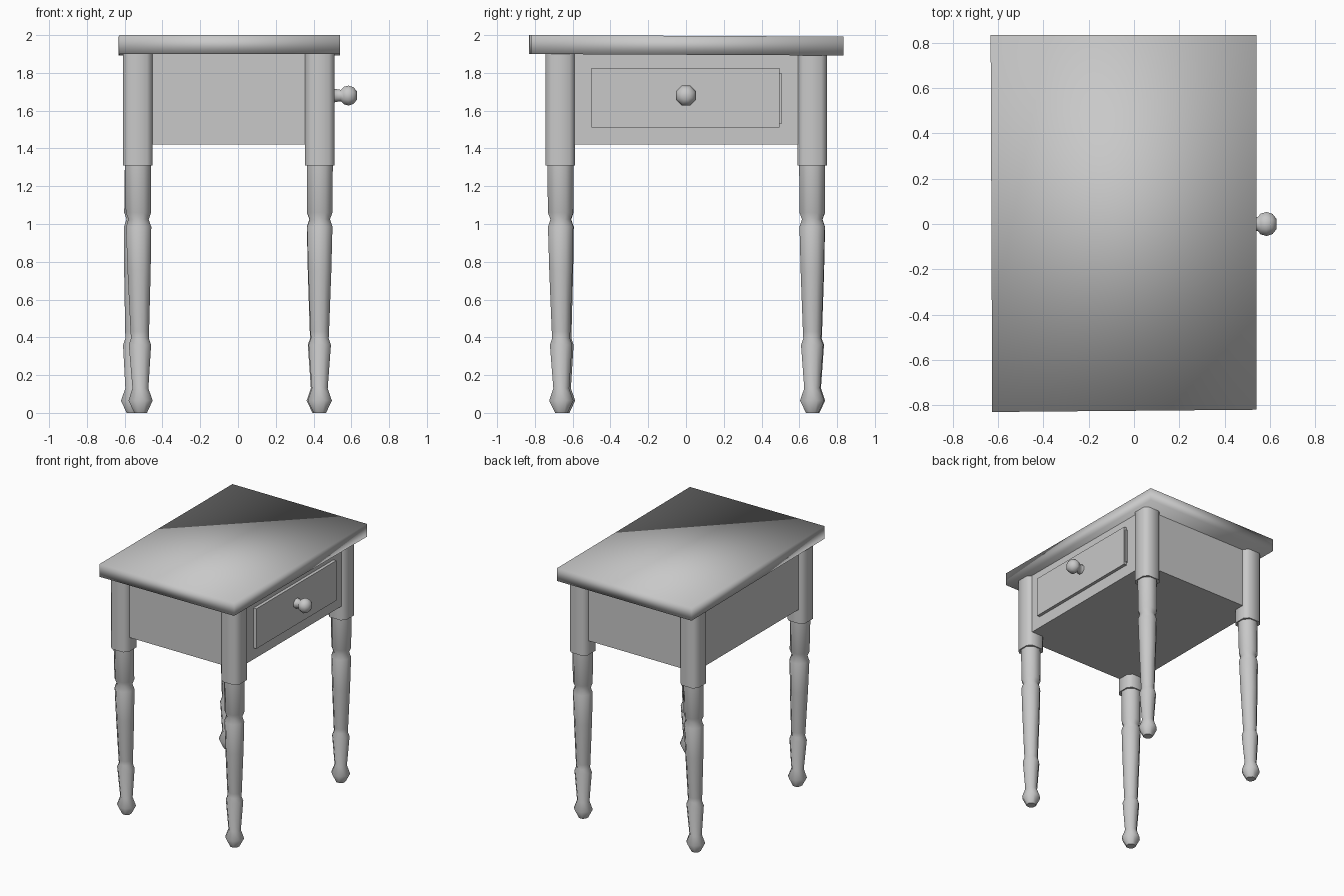
import bpy, bmesh, math
from mathutils import Vector

if "Cube" in bpy.data.objects:
    bpy.data.objects.remove(bpy.data.objects["Cube"])

grey = bpy.data.materials.new("light_grey")
grey.diffuse_color = (0.58, 0.58, 0.58, 1)
grey.use_nodes = True
grey.node_tree.nodes["Principled BSDF"].inputs["Base Color"].default_value = grey.diffuse_color


def finish(name, bm, smooth=True, angle=60):
    bmesh.ops.recalc_face_normals(bm, faces=bm.faces)
    for f in bm.faces:
        f.smooth = smooth
    me = bpy.data.meshes.new(name)
    bm.to_mesh(me)
    bm.free()
    me.materials.append(grey)
    if smooth and angle:
        me.set_sharp_from_angle(angle=math.radians(angle))
    ob = bpy.data.objects.new(name, me)
    bpy.context.collection.objects.link(ob)
    return ob


def box(lo, hi):
    bm = bmesh.new()
    bmesh.ops.create_cube(bm, size=1)
    for v in bm.verts:
        v.co = Vector([lo[i] if v.co[i] < 0 else hi[i] for i in range(3)])
    return bm


def loft(bm, rings):
    """Skin a list of equal-sized point rings and cap both ends."""
    loops = [[bm.verts.new(p) for p in ring] for ring in rings]
    n = len(loops[0])
    for a, b in zip(loops, loops[1:]):
        for i in range(n):
            j = (i + 1) % n
            bm.faces.new((a[i], a[j], b[j], b[i]))
    bm.faces.new(loops[0])
    bm.faces.new(loops[-1])


def ring8(r):
    return [(r * math.cos(math.pi * (i + .5) / 4) / math.cos(math.pi / 8),
             r * math.sin(math.pi * (i + .5) / 4) / math.cos(math.pi / 8)) for i in range(8)]


# Table top: slightly hand-worked slab with soft shading
bm = box((-0.63, -0.83, 1.9), (0.54, 0.835, 2.0))
for v in bm.verts:
    if v.co.x < 0:
        v.co.x += -0.003 if v.co.y > 0 else 0.004
    elif v.co.y < 0:
        v.co.y += 0.01
    if v.co.y > 0:
        v.co.z -= 0.008
finish("table_top", bm, angle=None)

# Case below the top
finish("apron", box((-0.57, -0.705, 1.42), (0.485, 0.705, 1.91)), smooth=False)

# Drawer front with a narrower box edge behind it
finish("drawer_front", box((0.47, -0.50, 1.51), (0.51, 0.495, 1.825)), smooth=False)
finish("drawer_edge", box((0.46, -0.49, 1.53), (0.50, 0.505, 1.80)), smooth=False)

# Drawer knob, turned around the x axis
knob = [(0.49, .040), (0.52, .034), (0.545, .030), (0.56, .046),
        (0.585, .053), (0.612, .044), (0.63, .022)]
bm = bmesh.new()
loft(bm, [[(x, y, 1.68 + z) for y, z in ring8(r)] for x, r in knob])
finish("drawer_knob", bm)

# Turned legs: chamfered square block above an eight-sided tapered spindle
spindle = [(1.33, .069), (1.06, .067), (1.025, .054), (0.985, .067), (0.75, .061),
           (0.43, .049), (0.395, .047), (0.36, .059), (0.13, .042),
           (0.065, .064), (0.0, .033)]
a, c = 0.078, 0.048
block = [(a, -c), (a, c), (c, a), (-c, a), (-a, c), (-a, -c), (-c, -a), (c, -a)]
legs = [("front_left_leg", -0.53, -0.665, 0.015, 0.015),
        ("front_right_leg", 0.433, -0.665, 0.0, 0.005),
        ("back_left_leg", -0.53, 0.668, -0.027, 0.005),
        ("back_right_leg", 0.433, 0.668, -0.006, 0.0)]
for name, cx, cy, lx, ly in legs:
    bm = bmesh.new()
    loft(bm, [[(cx + x, cy + y, z) for x, y in block] for z in (1.91, 1.31)])
    rings = []
    for z, r in spindle:
        t = 1 - z / 1.33  # lean grows toward the foot
        rings.append([(cx + lx * t + x, cy + ly * t + y, z) for x, y in ring8(r)])
    loft(bm, rings)
    finish(name, bm)
